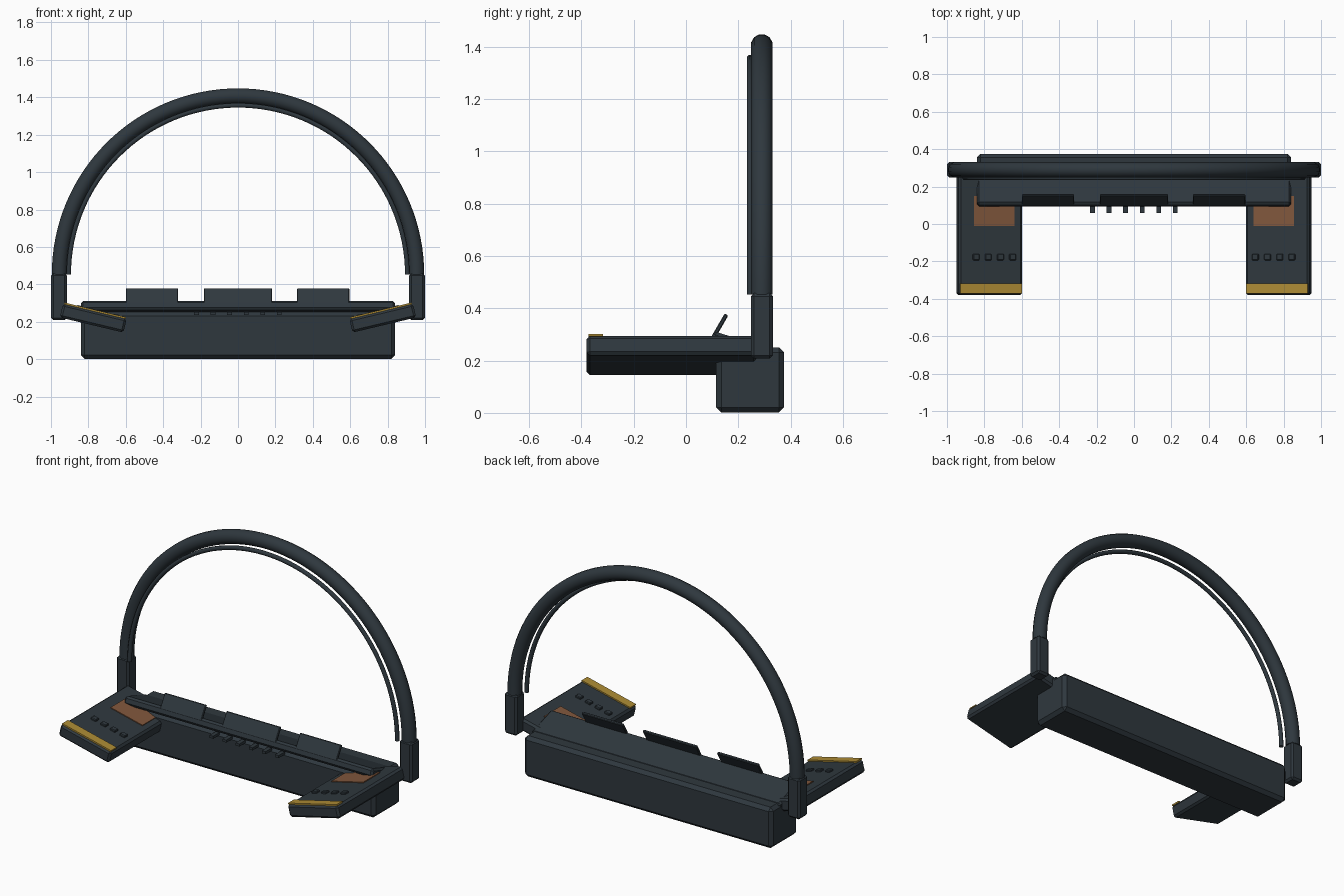
import bpy, bmesh, math
from mathutils import Matrix, Vector

if "Cube" in bpy.data.objects:
    bpy.data.objects.remove(bpy.data.objects["Cube"])

def mat(name, rgb):
    m = bpy.data.materials.new(name)
    m.diffuse_color = (*rgb, 1)
    m.use_nodes = True
    m.node_tree.nodes["Principled BSDF"].inputs["Base Color"].default_value = m.diffuse_color
    return m

SLATE = mat("dark slate", (0.028, 0.039, 0.048))
BROWN = mat("leather brown", (0.22, 0.095, 0.045))
YELLOW = mat("warning yellow", (0.42, 0.26, 0.035))

def box(name, center, size, material=SLATE, bevel=0.0, frame=Matrix(), segments=1):
    """Box given in a local frame, with chamfered edges."""
    bm = bmesh.new()
    bmesh.ops.create_cube(bm, size=1)
    bmesh.ops.scale(bm, vec=size, verts=bm.verts)
    if bevel:
        bmesh.ops.bevel(bm, geom=bm.edges[:], offset=bevel, segments=segments,
                        profile=0.5, affect='EDGES')
    bm.transform(frame @ Matrix.Translation(center))
    me = bpy.data.meshes.new(name)
    bm.to_mesh(me)
    bm.free()
    me.materials.append(material)
    ob = bpy.data.objects.new(name, me)
    bpy.context.collection.objects.link(ob)
    return ob

def arch(name, radius, tube, y, z, sides, steps=64):
    """Half ring of round tube standing in the xz plane, ends capped."""
    bm = bmesh.new()
    rings = []
    for i in range(steps + 1):
        a = math.pi * i / steps
        ring = []
        for j in range(sides):
            t = 2 * math.pi * (j + 0.5) / sides
            r = radius + tube * math.cos(t)
            ring.append(bm.verts.new((r * math.cos(a), y + tube * math.sin(t),
                                      z + r * math.sin(a))))
        rings.append(ring)
    for p, q in zip(rings, rings[1:]):
        for j in range(sides):
            k = (j + 1) % sides
            bm.faces.new((p[j], p[k], q[k], q[j])).smooth = True
    bm.faces.new(rings[0])
    bm.faces.new(rings[-1])
    bmesh.ops.recalc_face_normals(bm, faces=bm.faces[:])
    me = bpy.data.meshes.new(name)
    bm.to_mesh(me)
    bm.free()
    me.materials.append(SLATE)
    ob = bpy.data.objects.new(name, me)
    bpy.context.collection.objects.link(ob)

# Base beam
box("base_beam", (0, 0.245, 0.126), (1.68, 0.26, 0.25), bevel=0.02)

# Sloping console panel on the beam, high edge to the front
slope = Matrix.Translation((0, 0.195, 0.258)) @ Matrix.Rotation(math.radians(-18), 4, 'X')
box("console_panel", (0, 0, 0), (1.68, 0.205, 0.05), bevel=0.012, frame=slope)

# Three display flaps leaning back
for i, (x, w) in enumerate([(-0.46, 0.28), (0, 0.365), (0.455, 0.28)]):
    lean = Matrix.Translation((x, 0.131, 0.335)) @ Matrix.Rotation(math.radians(-30), 4, 'X')
    box(f"display_flap_{i}", (0, 0, 0), (w, 0.016, 0.095), bevel=0.004, frame=lean)

# Row of small switches below the panel edge
for i in range(6):
    box(f"front_switch_{i}", (-0.222 + i * 0.0885, 0.09, 0.243), (0.025, 0.06, 0.016))

# Overhead hoop and thin inner strip
arch("overhead_hoop", 0.955, 0.042, 0.29, 0.452, 12)
arch("inner_strip", 0.905, 0.013, 0.246, 0.452, 8)

# Side parts, mirrored
for s, side in ((-1, "left"), (1, "right")):
    box(f"{side}_hoop_post", (s * 0.957, 0.29, 0.333), (0.084, 0.084, 0.25), bevel=0.012)
    tilt = Matrix.Translation((s * 0.774, 0, 0.219)) @ Matrix.Rotation(-s * math.radians(13.4), 4, 'Y')
    box(f"{side}_arm_console", (0, -0.055, 0), (0.35, 0.65, 0.075), bevel=0.012, frame=tilt)
    box(f"{side}_arm_pad", (-s * 0.018, 0.07, 0.0385), (0.222, 0.16, 0.008), BROWN, frame=tilt)
    box(f"{side}_warning_strip", (0, -0.345, 0.041), (0.338, 0.055, 0.009), YELLOW, frame=tilt)
    for i in range(4):
        box(f"{side}_arm_button_{i}", (-s * 0.018 + (i - 1.5) * 0.067, -0.177, 0.041),
            (0.036, 0.034, 0.016), bevel=0.004, frame=tilt)
